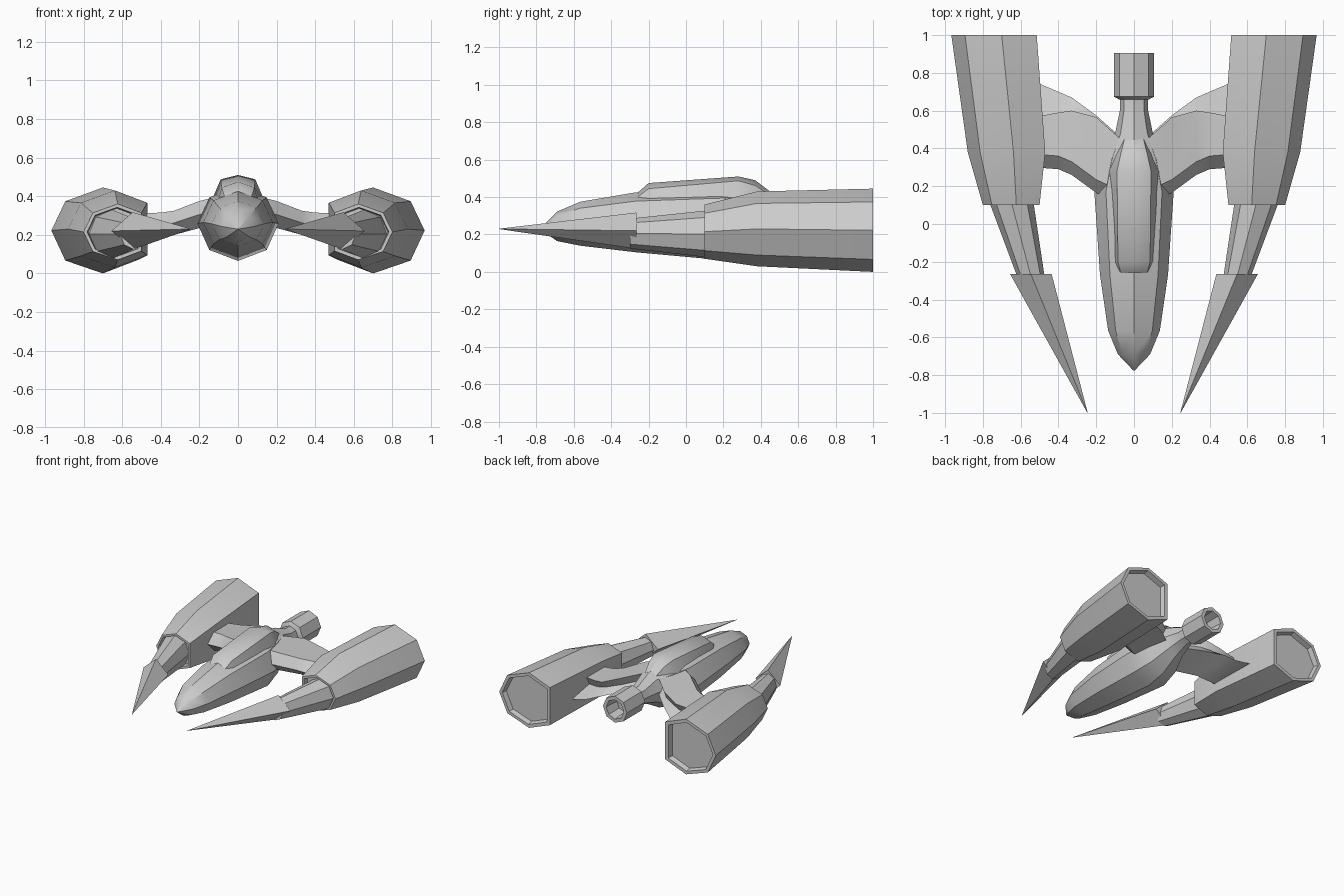
import bpy, bmesh
from math import sin, cos, tau, radians

if "Cube" in bpy.data.objects:
    bpy.data.objects.remove(bpy.data.objects["Cube"])


def loft(name, rings, mirror=False, angle=35):
    """Skin a list of equal-length point rings, cap both ends."""
    bm = bmesh.new()
    loops = [[bm.verts.new(p) for p in ring] for ring in rings]
    n = len(loops[0])
    for a, b in zip(loops, loops[1:]):
        for i in range(n):
            j = (i + 1) % n
            bm.faces.new((a[i], a[j], b[j], b[i]))
    bm.faces.new(loops[0][::-1])
    bm.faces.new(loops[-1])
    bmesh.ops.remove_doubles(bm, verts=bm.verts, dist=1e-5)
    bmesh.ops.recalc_face_normals(bm, faces=bm.faces)
    mesh = bpy.data.meshes.new(name)
    bm.to_mesh(mesh)
    bm.free()
    ob = bpy.data.objects.new(name, mesh)
    bpy.context.collection.objects.link(ob)
    bpy.ops.object.select_all(action='DESELECT')
    ob.select_set(True)
    bpy.context.view_layer.objects.active = ob
    bpy.ops.object.shade_smooth_by_angle(angle=radians(angle))
    if mirror:
        ob.modifiers.new("Mirror", 'MIRROR')
    return ob


def oval(y, cx, cz, rx, rz, n=8):
    return [(cx + rx * sin(tau * i / n), y, cz + rz * cos(tau * i / n)) for i in range(n)]


# Fuselage: y, half width, bottom, top
body = [(-0.775, 0.004, 0.226, 0.234), (-0.69, 0.085, 0.165, 0.322), (-0.565, 0.137, 0.14, 0.375),
        (-0.27, 0.18, 0.105, 0.425), (0.17, 0.21, 0.065, 0.45), (0.34, 0.165, 0.10, 0.445),
        (0.48, 0.10, 0.18, 0.43), (0.60, 0.075, 0.225, 0.375), (0.70, 0.075, 0.225, 0.375)]
loft("fuselage", [oval(y, 0, (b + t) / 2, w, (t - b) / 2) for y, w, b, t in body])

# Canopy: y, base half width, base z, shoulder half width, shoulder z, top z
canopy = [(-0.26, 0.09, 0.34, 0.07, 0.40, 0.422), (-0.20, 0.11, 0.35, 0.085, 0.445, 0.475),
          (0.28, 0.14, 0.37, 0.09, 0.487, 0.51), (0.37, 0.11, 0.35, 0.07, 0.462, 0.49),
          (0.45, 0.07, 0.34, 0.05, 0.41, 0.43)]
loft("canopy", [[(-w, y, z), (-s, y, sz), (0, y, t), (s, y, sz), (w, y, z)]
                for y, w, z, s, sz, t in canopy])

# Hollow tail nozzle
loft("tail_nozzle", [oval(y, 0, 0.30, r, r) for y, r in
                     [(0.66, 0.08), (0.675, 0.107), (0.905, 0.107), (0.905, 0.078), (0.78, 0.07)]])


# Engine pods: seven-sided section, flat on the inner side, recessed ends
SECTION = [(0.41, 1), (0.84, 0.84), (1, 0.5), (0.84, 0.15), (0.41, 0), (0, 0.16), (0, 0.84)]


def pod_ring(y, xi, xo, zb, zt, scale=1.0):
    return [(xi + (xo - xi) * (0.5 + (u - 0.5) * scale), y, zb + (zt - zb) * (0.5 + (v - 0.5) * scale))
            for u, v in SECTION]


front, rear = (0.50, 0.80, 0.07, 0.36), (0.515, 0.967, 0.0, 0.445)
loft("engine_pod", [pod_ring(0.14, *front, 0.84), pod_ring(0.10, *front, 0.88), pod_ring(0.10, *front),
                    pod_ring(0.38, 0.47, 0.88, 0.03, 0.43), pod_ring(1.0, *rear),
                    pod_ring(1.0, *rear, 0.88), pod_ring(0.96, *rear, 0.84)], mirror=True)

# Necks joining pods and spikes
loft("pod_neck", [oval(0.15, 0.655, 0.203, 0.12, 0.127), oval(0.10, 0.645, 0.203, 0.115, 0.124),
                  oval(-0.30, 0.54, 0.205, 0.07, 0.08)], mirror=True)

# Forward spikes
loft("spike", [oval(-0.265, 0.546, 0.22, 0.11, 0.097, 4), oval(-1.0, 0.246, 0.23, 0.001, 0.001, 4)],
     mirror=True, angle=60)

# Wings: x, leading y, upper trailing y, lower trailing y, top z, bottom z
wing = [(0.06, 0.10, 0.44, 0.45, 0.41, 0.27), (0.20, 0.165, 0.565, 0.575, 0.375, 0.235),
        (0.33, 0.26, 0.60, 0.67, 0.325, 0.20), (0.40, 0.29, 0.59, 0.70, 0.315, 0.175),
        (0.53, 0.30, 0.565, 0.755, 0.31, 0.16)]
loft("wing", [[(x, y0, (zt + zb) / 2), (x, y0 + 0.07, zt), (x, y1, zt - 0.01),
               (x, y1 - 0.03, (zt + zb) / 2), (x, y2, zb + 0.02), (x, y0 + 0.07, zb)]
              for x, y0, y1, y2, zt, zb in wing], mirror=True)
